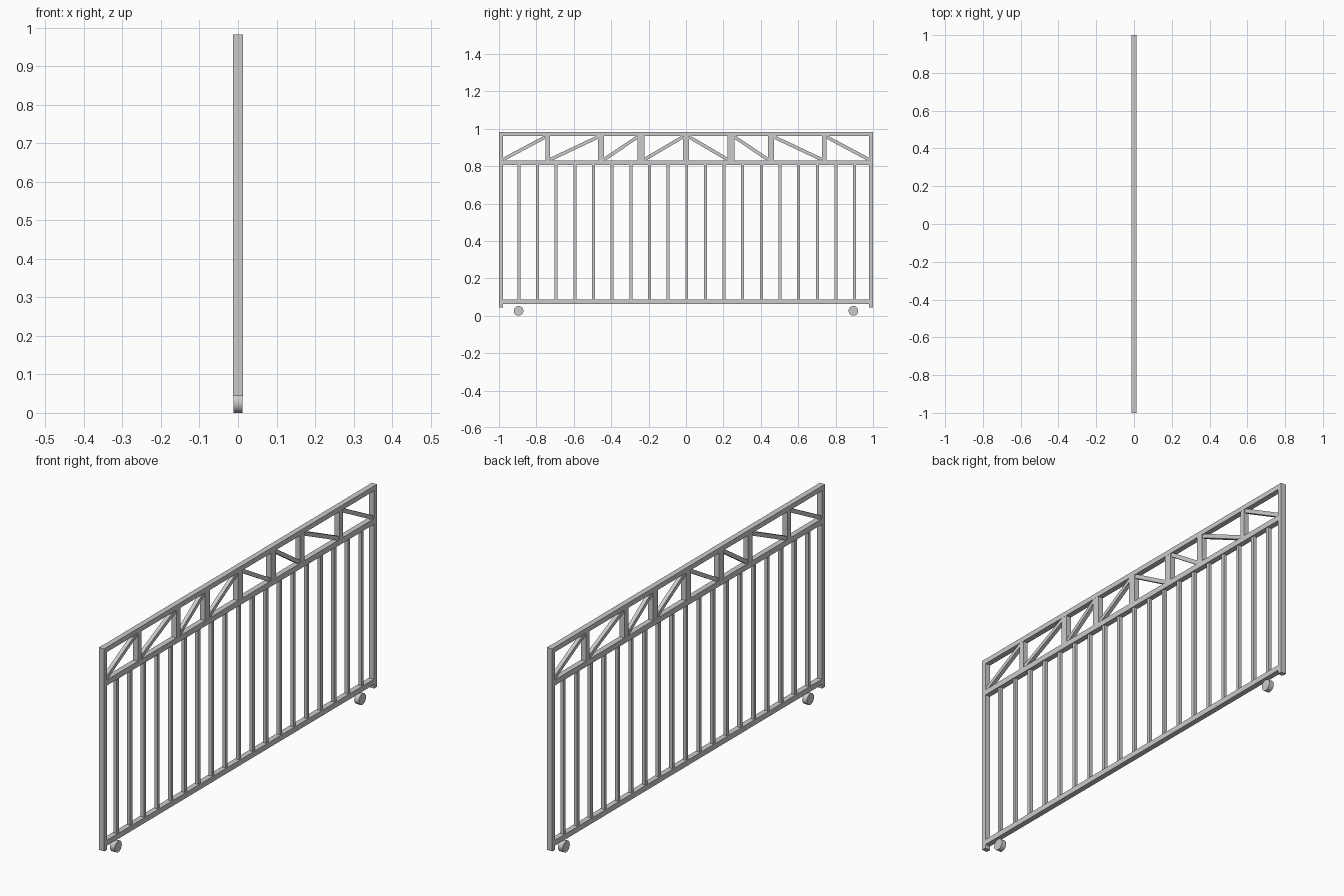
import bpy, math

if "Cube" in bpy.data.objects:
    bpy.data.objects.remove(bpy.data.objects["Cube"])

def box(name, y0, y1, z0, z1, half_x):
    bpy.ops.mesh.primitive_cube_add(size=1, location=(0, (y0 + y1) / 2, (z0 + z1) / 2))
    ob = bpy.context.object
    ob.name = name
    ob.scale = (2 * half_x, y1 - y0, z1 - z0)
    bpy.ops.object.transform_apply(location=False, rotation=False, scale=True)
    return ob

def brace(name, a, b, thick, half_x):
    dy, dz = b[0] - a[0], b[1] - a[1]
    length = math.hypot(dy, dz)
    ob = box(name, -length / 2, length / 2, -thick / 2, thick / 2, half_x)
    ob.location = (0, (a[0] + b[0]) / 2, (a[1] + b[1]) / 2)
    ob.rotation_euler.x = math.atan2(dz, dy)

TOP, TOP_LO = 0.983, 0.960
MID, MID_LO = 0.831, 0.805
BOT, BOT_LO = 0.087, 0.062
POST = 0.022

# Horizontal rails
for name, lo, hi in (("top_rail", TOP_LO, TOP), ("middle_rail", MID_LO, MID), ("bottom_rail", BOT_LO, BOT)):
    box(name, -1 + POST / 2, 1 - POST / 2, lo, hi, 0.0128)

# End posts, truss uprights, diagonal braces and wheels, mirrored about the centre
uprights = ((0.241, 0.037), (0.454, 0.032), (0.739, 0.026))
box("truss_upright_centre", -0.017, 0.017, MID, TOP_LO, 0.0125)
for s in (-1, 1):
    box("end_post", min(s, s * (1 - POST)), max(s, s * (1 - POST)), 0.044, TOP, 0.0136)
    inner = 0.017
    for y, w in uprights + ((1 - POST / 2, POST),):
        if y < 0.9:
            box("truss_upright", s * y - w / 2, s * y + w / 2, MID, TOP_LO, 0.0125)
        brace("diagonal_brace", (s * inner, TOP_LO - 0.004), (s * (y - w / 2), MID + 0.004), 0.018, 0.009)
        inner = y + w / 2
    bpy.ops.mesh.primitive_cylinder_add(vertices=32, radius=0.026, depth=0.024,
                                        location=(0, s * 0.895, 0.026), rotation=(0, math.pi / 2, 0))
    bpy.context.object.name = "wheel"
    bpy.ops.object.shade_smooth_by_angle()

# Vertical bars
for i in range(19):
    y = 0.004 + (i - 9) * 0.0997
    box("bar", y - 0.008, y + 0.008, BOT, MID_LO, 0.008)
